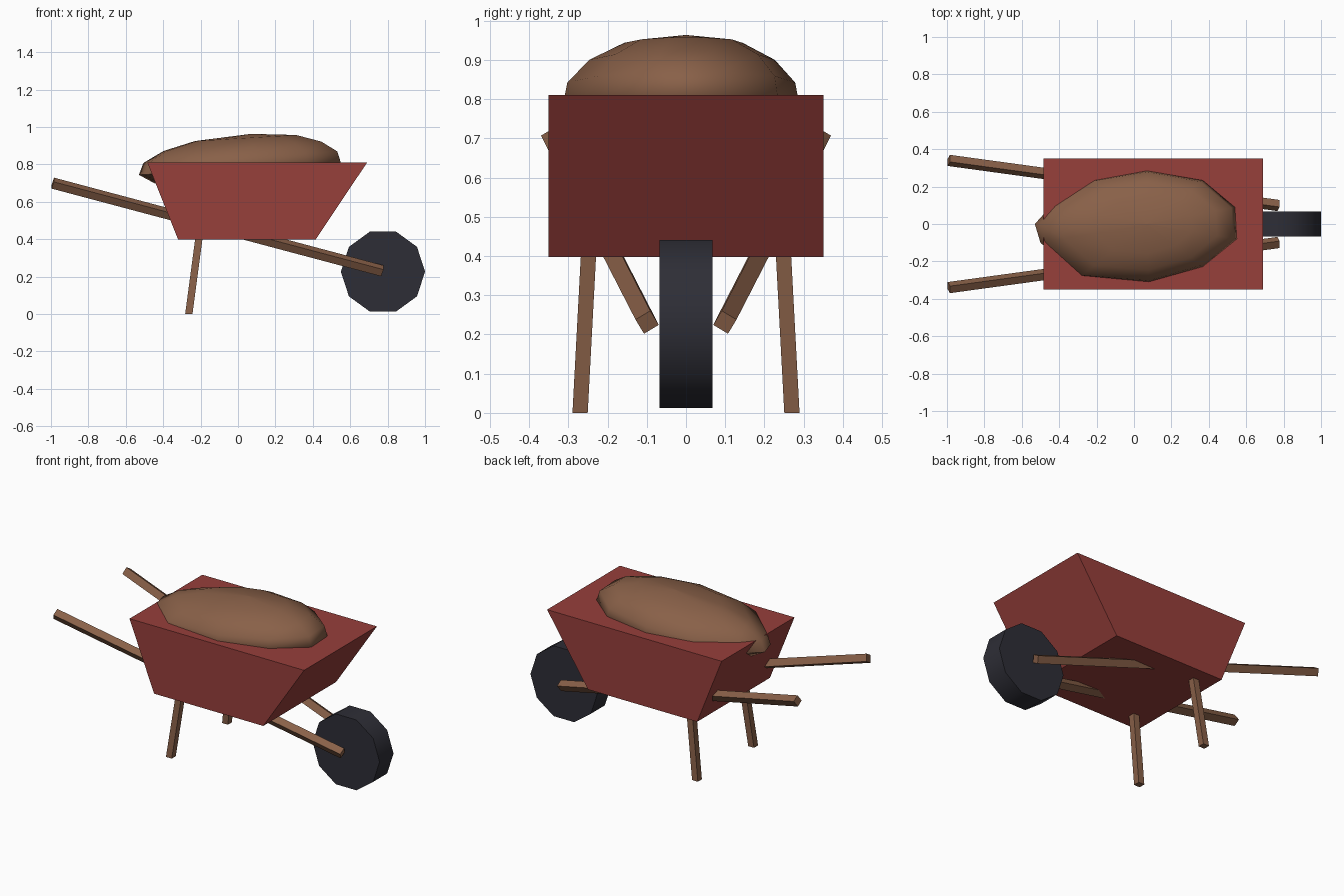
import bpy, bmesh, math
from mathutils import Vector

if "Cube" in bpy.data.objects:
    bpy.data.objects.remove(bpy.data.objects["Cube"])


def material(name, rgb):
    m = bpy.data.materials.new(name)
    m.diffuse_color = (*rgb, 1.0)
    m.use_nodes = True
    m.node_tree.nodes["Principled BSDF"].inputs["Base Color"].default_value = m.diffuse_color
    return m


RED = material("barrow red", (0.31, 0.05, 0.044))
BROWN = material("earth brown", (0.25, 0.118, 0.065))
BLACK = material("tyre black", (0.027, 0.027, 0.037))


def loft(name, rings, mat, smooth=None):
    """Join rings of equal point count into a closed skin."""
    bm = bmesh.new()
    loops = [[bm.verts.new(p) for p in ring] for ring in rings]
    n = len(loops[0])
    for a, b in zip(loops, loops[1:]):
        for i in range(n):
            j = (i + 1) % n
            bm.faces.new((a[i], a[j], b[j], b[i]))
    bm.faces.new(loops[0][::-1])
    bm.faces.new(loops[-1])
    bmesh.ops.recalc_face_normals(bm, faces=bm.faces)
    me = bpy.data.meshes.new(name)
    bm.to_mesh(me)
    bm.free()
    me.materials.append(mat)
    ob = bpy.data.objects.new(name, me)
    bpy.context.collection.objects.link(ob)
    if smooth:
        bpy.ops.object.select_all(action='DESELECT')
        ob.select_set(True)
        bpy.context.view_layer.objects.active = ob
        bpy.ops.object.shade_smooth_by_angle(angle=math.radians(smooth))
    return ob


def beam(name, start, end, radius, roll, up, level=False):
    """Square bar from start to end; level keeps its ends horizontal."""
    a, b = Vector(start), Vector(end)
    axis = Vector((0, 0, 1)) if level else (b - a).normalized()
    u = Vector(up)
    u = (u - axis * u.dot(axis)).normalized()
    v = axis.cross(u)
    angles = [math.radians(roll + 90 * k) for k in range(4)]
    offsets = [(u * math.cos(t) + v * math.sin(t)) * radius for t in angles]
    return loft(name, [[p + o for o in offsets] for p in (a, b)], BROWN)


# Tub: straight sides, sloping front and back
def rect(x0, x1, y, z):
    return [(x0, -y, z), (x1, -y, z), (x1, y, z), (x0, y, z)]


loft("tub", [rect(-0.32, 0.415, 0.35, 0.398), rect(-0.485, 0.69, 0.35, 0.81)], RED)

# Handles and legs on both sides
for side, label in ((-1, "front"), (1, "back")):
    beam(label + "_handle", (-0.99, 0.34 * side, 0.70), (0.772, 0.099 * side, 0.231),
         0.031, 13 * side, (0, 0, 1))
    beam(label + "_leg", (-0.263, 0.27 * side, 0.0), (-0.203, 0.246 * side, 0.45),
         0.0275, 45, (1, 0, 0), level=True)

# Ten-sided wheel
wheel = [(0.775 + 0.225 * math.cos(math.tau * k / 10),
          0.227 + 0.225 * math.sin(math.tau * k / 10)) for k in range(10)]
loft("wheel", [[(x, y, z) for x, z in wheel] for y in (-0.067, 0.067)], BLACK, 40)

# Heap of soil: one uneven outline scaled up a dome profile, tipped slightly
outline = [(0.55, -0.08), (0.54, 0.09), (0.37, 0.235), (0.07, 0.29), (-0.22, 0.24),
           (-0.44, 0.10), (-0.53, 0.0), (-0.50, -0.10), (-0.29, -0.285),
           (0.08, -0.315), (0.37, -0.23)]
profile = [(0.5, 0.66), (0.86, 0.73), (1.0, 0.78), (0.96, 0.842),
           (0.78, 0.90), (0.5, 0.943), (0.01, 0.963)]
rings = []
for s, z in profile:
    ring = []
    for x, y in outline:
        dx = (x - 0.07) * s
        ring.append((0.07 + dx, y * s, z + 0.06 * dx))
    rings.append(ring)
loft("soil_heap", rings, BROWN, 60)
